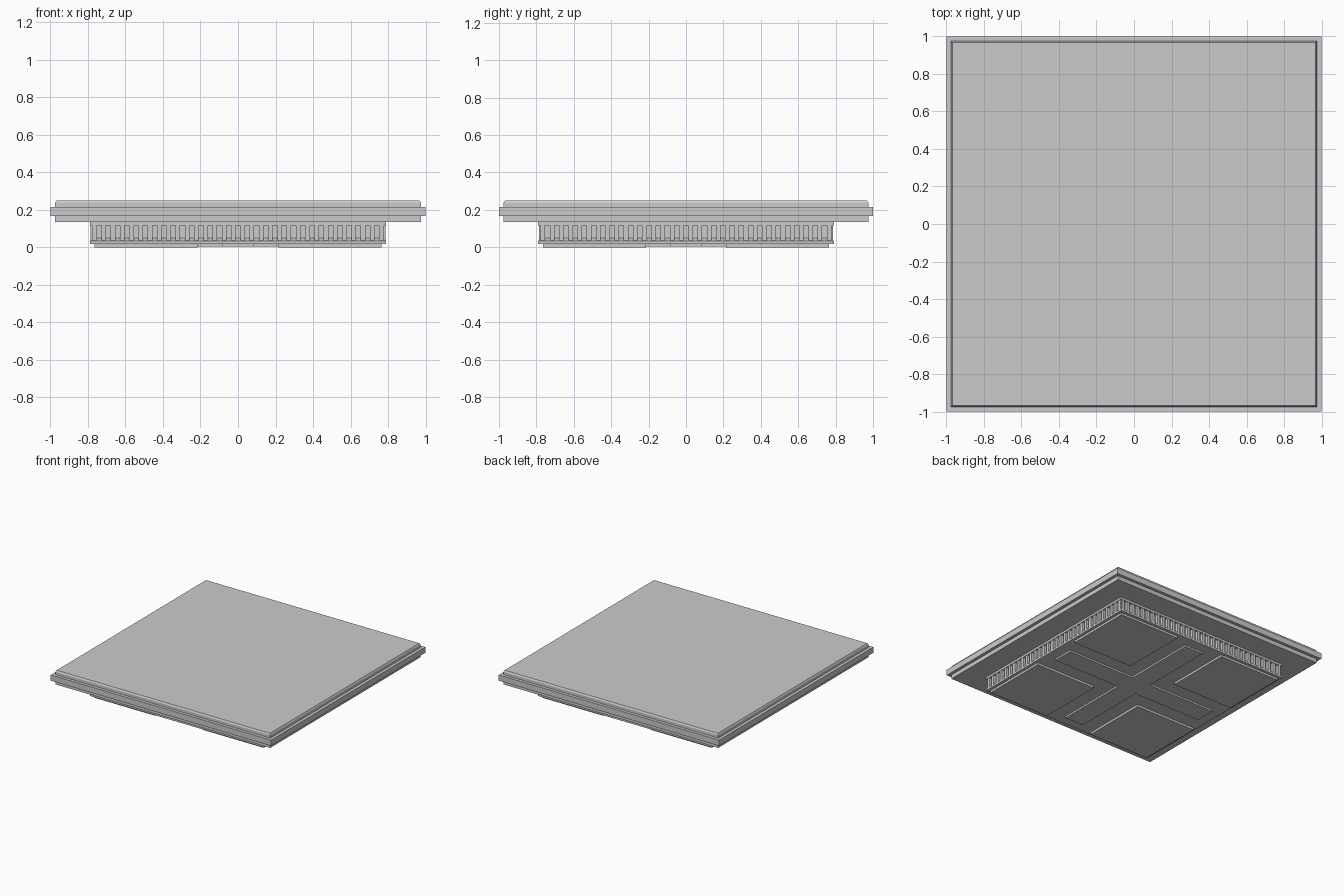
import bpy, bmesh
from mathutils import Matrix

if "Cube" in bpy.data.objects:
    bpy.data.objects.remove(bpy.data.objects["Cube"])


def add_object(name, bm):
    bmesh.ops.recalc_face_normals(bm, faces=bm.faces)
    mesh = bpy.data.meshes.new(name)
    bm.to_mesh(mesh)
    bm.free()
    obj = bpy.data.objects.new(name, mesh)
    bpy.context.collection.objects.link(obj)
    return obj


def square_sweep(name, profile):
    """Closed square solid from (half width, z) profile points."""
    bm = bmesh.new()
    rings = [[bm.verts.new((sx * r, sy * r, z))
              for sx, sy in ((-1, -1), (1, -1), (1, 1), (-1, 1))]
             for r, z in profile]
    for a, b in zip(rings, rings[1:]):
        for i in range(4):
            j = (i + 1) % 4
            bm.faces.new((a[i], a[j], b[j], b[i]))
    bm.faces.new(rings[0][::-1])
    bm.faces.new(rings[-1])
    return add_object(name, bm)


def add_box(bm, x0, x1, y0, y1, z0, z1):
    m = (Matrix.Translation(((x0 + x1) / 2, (y0 + y1) / 2, (z0 + z1) / 2))
         @ Matrix.Diagonal((x1 - x0, y1 - y0, z1 - z0, 1)))
    return bmesh.ops.create_cube(bm, size=1, matrix=m)["verts"]


# Stepped slab on top
square_sweep("stepped_slab", [
    (0.975, 0.135), (0.975, 0.168), (1.0, 0.168), (1.0, 0.215),
    (0.975, 0.215), (0.975, 0.238), (0.968, 0.25)])

# Block below the slab, with a recessed band whose sill slopes outward
square_sweep("lower_block", [
    (0.79, 0.018), (0.79, 0.034), (0.765, 0.05),
    (0.765, 0.117), (0.79, 0.117), (0.79, 0.137)])

# Vertical ribs in the recessed band, repeated on all four sides
RIBS = 32
pitch = 1.58 / RIBS
bm = bmesh.new()
for side in range(4):
    turn = Matrix.Rotation(side * 1.5707963, 3, 'Z')
    for i in range(RIBS):
        x = -0.79 + (i + 0.5) * pitch
        verts = add_box(bm, x - pitch * 0.25, x + pitch * 0.25,
                        -0.787, -0.755, 0.03, 0.12)
        bmesh.ops.rotate(bm, verts=verts, matrix=turn)
add_object("band_ribs", bm)

# Raised corner panels on the underside
bm = bmesh.new()
for sx in (-1, 1):
    for sy in (-1, 1):
        xs, ys = sorted((sx * 0.215, sx * 0.765)), sorted((sy * 0.215, sy * 0.765))
        add_box(bm, *xs, *ys, 0.0, 0.02)
add_object("underside_corner_panels", bm)

# Raised cross on the underside, extruded from one outline
w, l = 0.085, 0.7
outline = [(w, w), (w, l), (-w, l), (-w, w), (-l, w), (-l, -w),
           (-w, -w), (-w, -l), (w, -l), (w, -w), (l, -w), (l, w)]
bm = bmesh.new()
face = bm.faces.new([bm.verts.new((x, y, 0.004)) for x, y in outline])
ext = bmesh.ops.extrude_face_region(bm, geom=[face], use_keep_orig=True)
bmesh.ops.translate(bm, vec=(0, 0, 0.016),
                    verts=[g for g in ext["geom"] if isinstance(g, bmesh.types.BMVert)])
add_object("underside_cross", bm)
